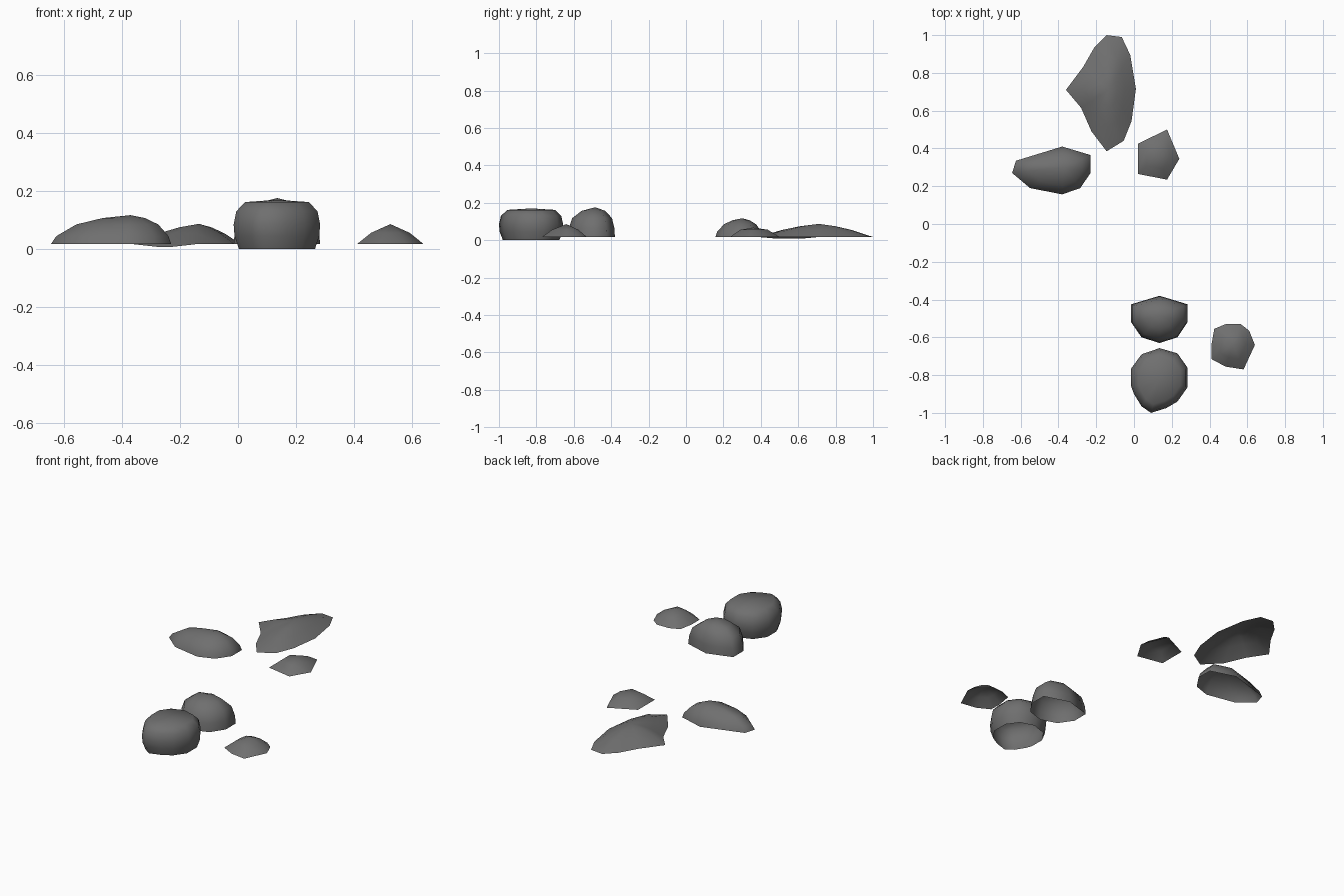
import bpy, bmesh

if "Cube" in bpy.data.objects:
    bpy.data.objects.remove(bpy.data.objects["Cube"])

stone = bpy.data.materials.new("dark_grey_stone")
stone.diffuse_color = (0.16, 0.16, 0.16, 1)
stone.use_nodes = True
stone.node_tree.nodes["Principled BSDF"].inputs["Base Color"].default_value = stone.diffuse_color


def rock(name, outline, rings, peak):
    """Open-bottomed boulder: outline shrunk toward the peak, ring by ring."""
    bm = bmesh.new()
    px, py, pz = peak
    loops = [[bm.verts.new((px + (x - px) * s, py + (y - py) * s, z))
              for x, y in outline] for s, z in rings]
    n = len(outline)
    for a, b in zip(loops, loops[1:]):
        for i in range(n):
            j = (i + 1) % n
            bm.faces.new((a[i], a[j], b[j], b[i]))
    top = bm.verts.new(peak)
    for i in range(n):
        bm.faces.new((loops[-1][i], loops[-1][(i + 1) % n], top))
    bmesh.ops.recalc_face_normals(bm, faces=bm.faces)
    # an open dome must face outward: the top fan points up
    if top.normal.z == 0:
        bm.normal_update()
    if sum(f.normal.z for f in top.link_faces) < 0:
        bmesh.ops.reverse_faces(bm, faces=bm.faces)
    for f in bm.faces:
        f.smooth = True
    me = bpy.data.meshes.new(name)
    bm.to_mesh(me)
    bm.free()
    me.materials.append(stone)
    ob = bpy.data.objects.new(name, me)
    bpy.context.collection.objects.link(ob)
    return ob


# long flat slab at the back
slab = rock("back_slab_rock",
     [(-.36, .71), (-.27, .83), (-.21, .935), (-.145, 1), (-.065, .99), (-.02, .895),
      (.01, .715), (-.013, .545), (-.055, .44), (-.145, .385), (-.225, .49), (-.28, .615)],
     [(1, .017), (.6, .055), (.3, .075)], (-.135, .71, .087))
for v in slab.data.vertices:          # slight dip at the left flank
    if v.co.x < -.22 and v.co.y < .65 and v.co.z < .02:
        v.co.z = .008

# tapered rock on the left
rock("left_rock",
     [(-.645, .27), (-.625, .335), (-.38, .41), (-.23, .365),
      (-.23, .27), (-.285, .19), (-.38, .157), (-.55, .19)],
     [(1, .017), (.93, .045), (.68, .085), (.35, .107)], (-.37, .3, .117))

# small five-sided rock at the back right
rock("small_back_rock",
     [(.02, .425), (.175, .5), (.24, .345), (.175, .235), (.02, .265)],
     [(1, .017), (.55, .056)], (.125, .36, .067))

# tall dome in front of the centre
rock("front_dome_rock",
     [(-.015, -.425), (.135, -.38), (.283, -.425), (.283, -.52),
      (.23, -.6), (.135, -.63), (.04, -.6), (-.015, -.52)],
     [(1, .017), (.97, .065), (.85, .118), (.5, .157)], (.135, -.485, .176))

# rounded boulder at the very front, tucked in below
rock("front_boulder",
     [(-.015, -.765), (.04, -.69), (.135, -.657), (.23, -.685), (.283, -.76), (.283, -.865),
      (.23, -.94), (.17, -.975), (.09, -1), (.04, -.965), (0, -.9), (-.015, -.86)],
     [(.88, 0), (.98, .045), (1, .085), (.94, .13), (.74, .162)], (.135, -.825, .17))

# low rock on the right
rock("right_rock",
     [(.425, -.555), (.485, -.53), (.565, -.53), (.61, -.565), (.64, -.64),
      (.58, -.77), (.485, -.755), (.41, -.715), (.41, -.64)],
     [(1, .017), (.58, .056)], (.525, -.64, .086))
